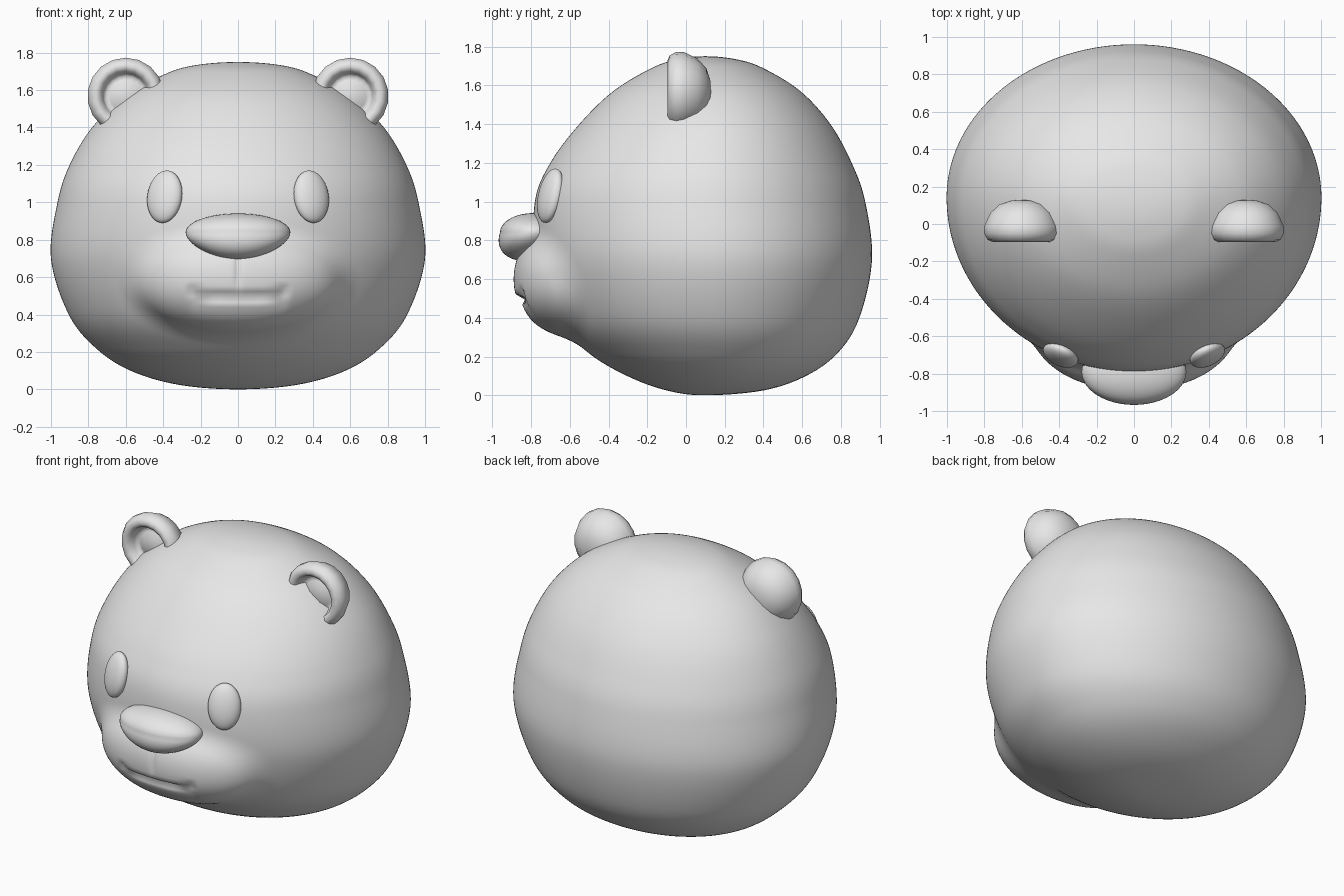
import bpy, bmesh, math
from mathutils import Vector, Matrix

if "Cube" in bpy.data.objects:
    bpy.data.objects.remove(bpy.data.objects["Cube"])

grey = bpy.data.materials.new("light_grey")
grey.diffuse_color = (0.8, 0.8, 0.8, 1)
grey.use_nodes = True
grey.node_tree.nodes["Principled BSDF"].inputs["Base Color"].default_value = grey.diffuse_color


def finish(name, bm):
    bmesh.ops.recalc_face_normals(bm, faces=bm.faces)
    for f in bm.faces:
        f.smooth = True
    me = bpy.data.meshes.new(name)
    bm.to_mesh(me)
    bm.free()
    me.materials.append(grey)
    ob = bpy.data.objects.new(name, me)
    bpy.context.collection.objects.link(ob)
    return ob


def skin(bm, rings):
    """Join closed rings of points; the first and last rings are capped by a pole."""
    n = len(rings[0])
    vs = [[bm.verts.new(p) for p in r] for r in rings]
    for a, b in zip(vs, vs[1:]):
        for i in range(n):
            j = (i + 1) % n
            bm.faces.new((a[i], a[j], b[j], b[i]))
    for r in (vs[0], vs[-1]):
        bmesh.ops.pointmerge(bm, verts=r, merge_co=r[0].co.copy())


def spline(rows, steps):
    """Smooth curve through rows of numbers."""
    out = []
    for i in range(1, len(rows) - 2):
        for s in range(steps):
            t = s / steps
            out.append([0.5 * (2*b + (c-a)*t + (2*a-5*b+4*c-d)*t*t + (3*b-a-3*c+d)*t**3)
                        for a, b, c, d in zip(*rows[i-1:i+3])])
    out.append(list(rows[-2]))
    return out


def smooth_max(a, b, k):
    h = max(k - abs(a - b), 0) / k
    return max(a, b) + h * h * k / 4


def step(a, b, x):
    t = min(max((x - a) / (b - a), 0), 1)
    return t * t * (3 - 2 * t)


# Head profile: height, half width, front y, back y
profile = [(0, 0, .1, .1), (.025, .32, -.10, .40), (.1, .575, -.305, .62), (.22, .76, -.505, .785),
           (.4, .905, -.675, .895), (.7, 1.0, -.775, .96), (1.0, .965, -.78, .925),
           (1.2, .90, -.70, .855), (1.4, .78, -.55, .745), (1.57, .605, -.375, .59),
           (1.69, .38, -.175, .395), (1.735, .215, -.04, .255), (1.75, 0, .1, .1)]


def mirrored(r):
    return (r[0], -r[1], r[3], r[2])


rows = spline([mirrored(profile[1])] + profile + [mirrored(profile[-2])], 17)
muzzle_c = Vector((0, -.5, .6))
muzzle_r = Vector((.565, .39, .315))


def head_point(x, y, z):
    # muzzle: push the surface out to a rounded form, blended into the cheeks
    d = Vector((x, y, z)) - muzzle_c
    r = sum(abs(d[i] / muzzle_r[i]) ** 2.15 for i in range(3)) ** (1 / 2.15)
    p = muzzle_c + d * (smooth_max(r, 1, .16) / r)
    # mouth slit, receding lower lip and the groove under the nose
    if p.y < -.6 and p.z < .8:
        ends = 1 - step(.23, .29, abs(p.x))
        dz = p.z - (.492 + .03 * (p.x / .26) ** 2)
        p.y += ends * .035 * math.exp(-(dz / .012) ** 2)
        p.y += ends * .014 * (1 - step(-.01, .01, dz)) * step(-.14, -.02, dz)
        p.y += .015 * math.exp(-(p.x / .014) ** 2) * step(.49, .62, p.z)
    return p


rings = []
for z, w, yf, yb in rows:
    yc = yf + (yb - yf) * .53
    ring = []
    for i in range(240):
        u = 2 * math.pi * i / 240
        a = u - .65 * math.sin(u)           # denser towards the face
        c = math.cos(a)
        y = yc - c * ((yc - yf) if c > 0 else (yb - yc))
        ring.append(head_point(w * math.sin(a), y, z))
    rings.append(ring)
bm = bmesh.new()
skin(bm, rings)
finish("head", bm)

# Nose: wide ellipsoid with pinched corners, deeper and further forward below
bm = bmesh.new()
bmesh.ops.create_uvsphere(bm, u_segments=48, v_segments=32, radius=1)
for v in bm.verts:
    x, y, z = v.co
    pinch = 1 - .2 * x * x
    v.co = (x * .28, -.79 + y * .17 + min(z, 0) * .05,
            .84 + z * (.1 if z > 0 else .145 * pinch))
finish("nose", bm)

# Eyes and ears, one per side
ear_profile = [(0, .13), (.06, .125), (.12, .105), (.17, .06), (.203, -.01), (.205, -.05),
               (.185, -.085), (.16, -.095), (.135, -.082), (.122, -.045), (.108, -.02),
               (.085, -.03), (.05, -.045), (0, -.05)]
for side, label in ((1, "left"), (-1, "right")):
    bm = bmesh.new()
    bmesh.ops.create_uvsphere(bm, u_segments=32, v_segments=24, radius=1)
    m = (Matrix.Translation((side * .392, -.70, 1.03))
         @ Matrix.Rotation(side * math.radians(25), 4, 'Z')
         @ Matrix.Rotation(math.radians(-13), 4, 'X')
         @ Matrix.Diagonal((.1, .052, .143, 1)))
    bm.transform(m)
    finish(label + "_eye", bm)

    # Ear: cupped disc with a domed back, turned around the y axis
    bm = bmesh.new()
    skin(bm, [[(side * .6 + r * math.sin(2 * math.pi * i / 18), y,
                1.568 + r * math.cos(2 * math.pi * i / 18)) for i in range(18)]
              for r, y in ear_profile])
    finish(label + "_ear", bm)
